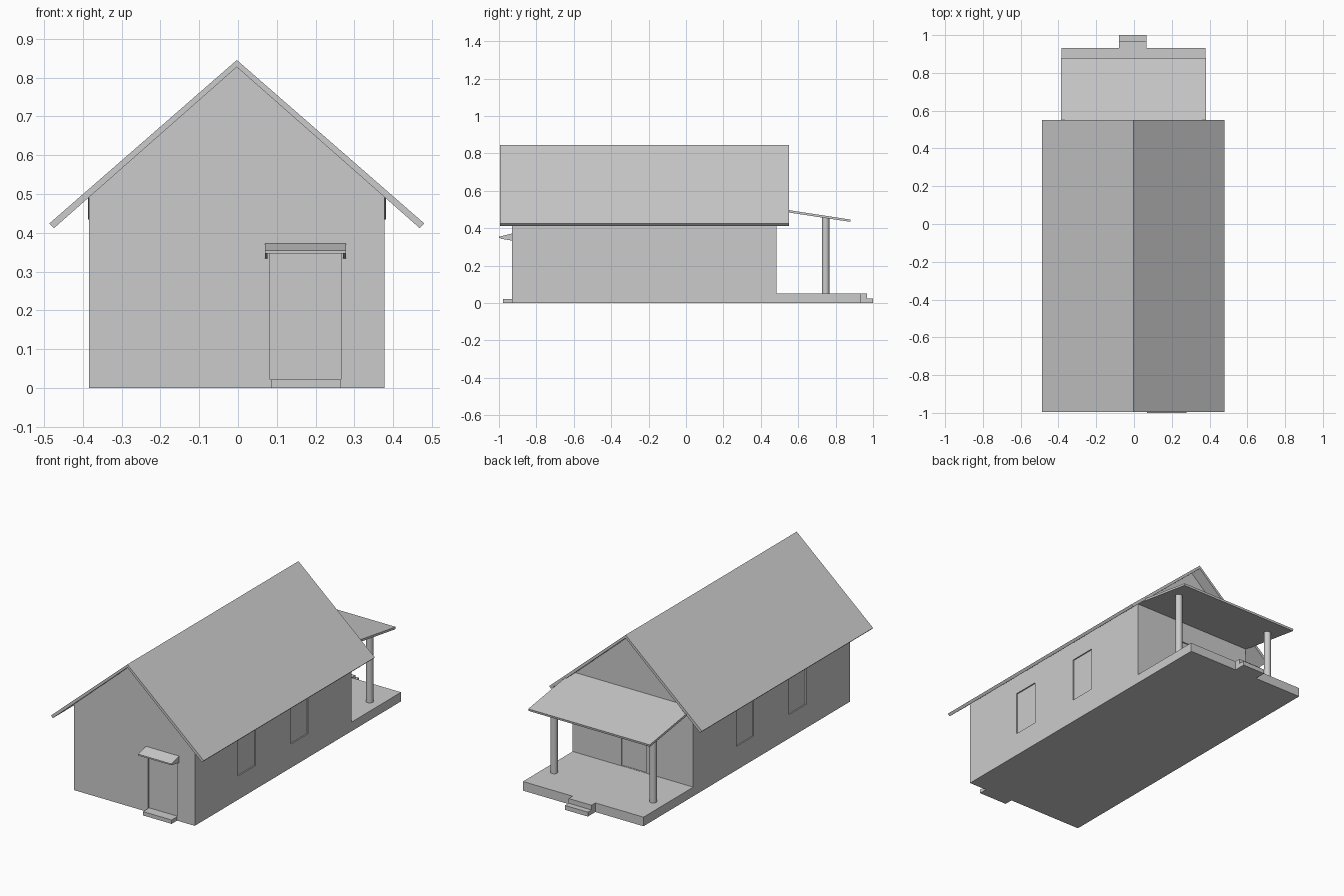
import bpy, bmesh, math

if "Cube" in bpy.data.objects:
    bpy.data.objects.remove(bpy.data.objects["Cube"])

CX = -0.003          # centre line of the house
HALF = 0.381         # half width of walls and deck


def finish(name, bm):
    bmesh.ops.recalc_face_normals(bm, faces=bm.faces[:])
    mesh = bpy.data.meshes.new(name)
    bm.to_mesh(mesh)
    bm.free()
    ob = bpy.data.objects.new(name, mesh)
    bpy.context.collection.objects.link(ob)
    return ob


def prism(name, profile, lo, hi, axis):
    """Extrude a 2D profile: axis 'y' takes (x, z) points, axis 'x' takes (y, z)."""
    bm = bmesh.new()
    rings = []
    for d in (lo, hi):
        rings.append([bm.verts.new((a, d, b) if axis == 'y' else (d, a, b)) for a, b in profile])
    n = len(profile)
    bm.faces.new(rings[0])
    bm.faces.new(rings[1])
    for i in range(n):
        j = (i + 1) % n
        bm.faces.new((rings[0][i], rings[0][j], rings[1][j], rings[1][i]))
    return finish(name, bm)


def box(name, x, y, z):
    return prism(name, [(x[0], z[0]), (x[1], z[0]), (x[1], z[1]), (x[0], z[1])], y[0], y[1], 'y')


def recess(target, x, y, z):
    cutter = box("recess_cutter", x, y, z)
    cutter.hide_render = True
    mod = target.modifiers.new("recess", 'BOOLEAN')
    mod.operation = 'DIFFERENCE'
    mod.solver = 'EXACT'
    mod.object = cutter
    bpy.context.view_layer.objects.active = target
    bpy.ops.object.modifier_apply(modifier=mod.name)
    bpy.data.objects.remove(cutter)


# Gabled walls
walls = prism("house_walls", [(CX - HALF, 0), (CX + HALF, 0), (CX + HALF, 0.494),
                              (CX, 0.829), (CX - HALF, 0.494)], -0.93, 0.483, 'y')

# Shallow recesses: two windows per side, front door, porch door
D = 0.007
for s in (-1, 1):
    wx = CX + s * HALF
    xs = sorted((wx - s * D, wx + s * 0.05))
    for yc in (-0.46, 0.015):
        recess(walls, xs, (yc - 0.078, yc + 0.078), (0.135, 0.385))
recess(walls, (0.083, 0.266), (-0.98, -0.93 + D), (0.022, 0.346))
recess(walls, (-0.085, 0.07), (0.483 - D, 0.53), (0.053, 0.375))

# Main roof: one chevron slab
prism("main_roof", [(CX, 0.845), (0.480, 0.424), (0.468, 0.412), (CX, 0.827),
                    (-0.474, 0.412), (-0.486, 0.424)], -0.995, 0.55, 'y')

# Back porch: deck, two steps, lean-to roof
box("porch_deck", (CX - HALF, CX + HALF), (0.483, 0.932), (0, 0.052))
box("porch_upper_step", (-0.08, 0.065), (0.932, 0.967), (0, 0.052))
box("porch_lower_step", (-0.08, 0.065), (0.967, 1.0), (0, 0.025))
prism("porch_roof", [(0.483, 0.507), (0.88, 0.446), (0.878, 0.434), (0.483, 0.494)],
      CX - HALF - 0.003, CX + HALF + 0.003, 'x')

# Round porch posts
for side, s in (("left", -1), ("right", 1)):
    bpy.ops.mesh.primitive_cylinder_add(vertices=24, radius=0.019, depth=0.41,
                                        location=(CX + s * 0.313, 0.747, 0.255))
    post = bpy.context.object
    post.name = side + "_porch_post"
    bpy.ops.object.shade_smooth_by_angle(angle=math.radians(40))

# Front door step and canopy on two brackets
box("front_step", (0.085, 0.266), (-0.979, -0.93), (0, 0.022))
prism("door_canopy", [(-0.93, 0.372), (-1.0, 0.354), (-1.0, 0.346), (-0.93, 0.361)],
      0.069, 0.278, 'x')
for side, x in (("left", 0.069), ("right", 0.271)):
    prism(side + "_canopy_bracket", [(-0.93, 0.365), (-0.998, 0.35), (-0.99, 0.344), (-0.93, 0.334)],
          x, x + 0.007, 'x')
